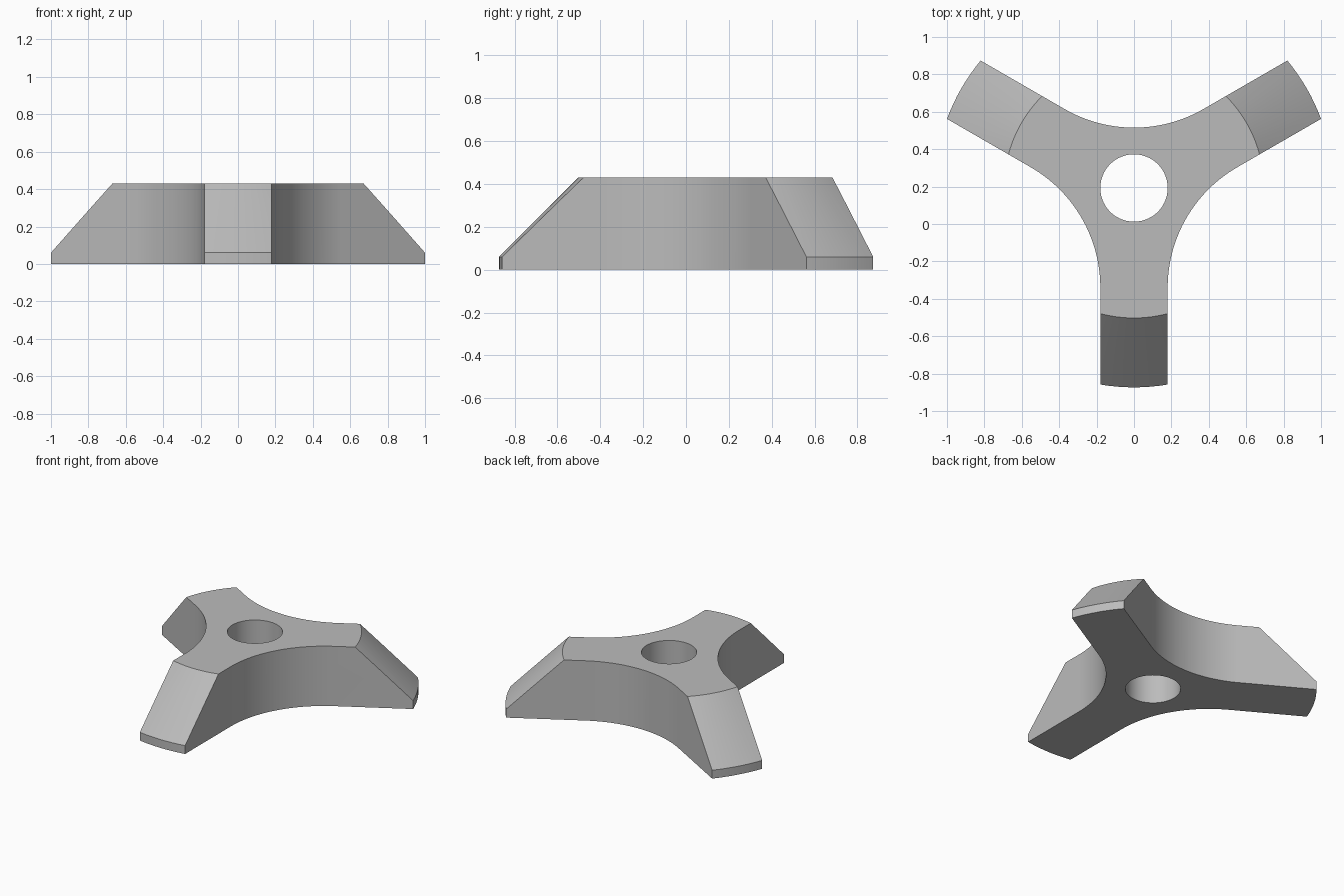
import bpy, bmesh
from math import sin, cos, pi, radians
from mathutils import Vector

if "Cube" in bpy.data.objects:
    bpy.data.objects.remove(bpy.data.objects["Cube"], do_unlink=True)

HEIGHT, RIM = 0.43, 0.06          # full height, height of the vertical arm tips
OUTER, TOP_R = 1.066, 0.695       # tip radius at base and at top face
HALF_W = 0.18                     # half arm width, also the bore radius
CENTRE_Y = 0.1925
FILLET = OUTER * sin(radians(60)) - HALF_W

grey = bpy.data.materials.new("plain grey")
grey.use_nodes = True
colour = (0.5, 0.5, 0.5, 1)
grey.diffuse_color = colour
grey.node_tree.nodes["Principled BSDF"].inputs["Base Color"].default_value = colour


def make_object(name, bm):
    bmesh.ops.recalc_face_normals(bm, faces=bm.faces)
    mesh = bpy.data.meshes.new(name)
    bm.to_mesh(mesh)
    bm.free()
    obj = bpy.data.objects.new(name, mesh)
    obj.location.y = CENTRE_Y
    mesh.materials.append(grey)
    bpy.context.collection.objects.link(obj)
    return obj


# Three-armed outline: concave arcs between the arms, arms run past the tips
outline = []
for k in range(3):
    mid = radians(-30 + 120 * k)
    hub = Vector((cos(mid), sin(mid))) * OUTER
    arc = []
    for i in range(33):
        a = mid + pi + radians(30 - 60 * i / 32)
        arc.append(hub + FILLET * Vector((cos(a), sin(a))))
    before = Vector((cos(mid - pi / 3), sin(mid - pi / 3)))
    after = Vector((cos(mid + pi / 3), sin(mid + pi / 3)))
    outline += [arc[0] + before, *arc, arc[-1] + after]

bm = bmesh.new()
base = bm.faces.new([bm.verts.new((p.x, p.y, -0.2)) for p in outline])
prism = bmesh.ops.extrude_face_region(bm, geom=[base])
top = [v for v in prism["geom"] if isinstance(v, bmesh.types.BMVert)]
bmesh.ops.translate(bm, verts=top, vec=(0, 0, HEIGHT + 0.4))
body = make_object("three_arm_body", bm)

# Turned ring: bore, flat top, sloped cone and short vertical rim
section = [(HALF_W, 0), (OUTER, 0), (OUTER, RIM), (TOP_R, HEIGHT), (HALF_W, HEIGHT)]
STEPS = 144
bm = bmesh.new()
rings = [[bm.verts.new((r * cos(2 * pi * s / STEPS), r * sin(2 * pi * s / STEPS), z))
          for r, z in section] for s in range(STEPS)]
for s, ring in enumerate(rings):
    nxt = rings[(s + 1) % STEPS]
    for j in range(len(section)):
        k = (j + 1) % len(section)
        bm.faces.new((ring[j], nxt[j], nxt[k], ring[k]))
turned = make_object("turned_ring_helper", bm)
turned.hide_render = True

# Keep only what lies inside both shapes
trim = body.modifiers.new("trim", "BOOLEAN")
trim.operation = "INTERSECT"
trim.solver = "EXACT"
trim.object = turned
bpy.ops.object.select_all(action="DESELECT")
body.select_set(True)
bpy.context.view_layer.objects.active = body
bpy.ops.object.modifier_apply(modifier=trim.name)
bpy.data.objects.remove(turned, do_unlink=True)
bpy.ops.object.shade_smooth_by_angle(angle=radians(25))
